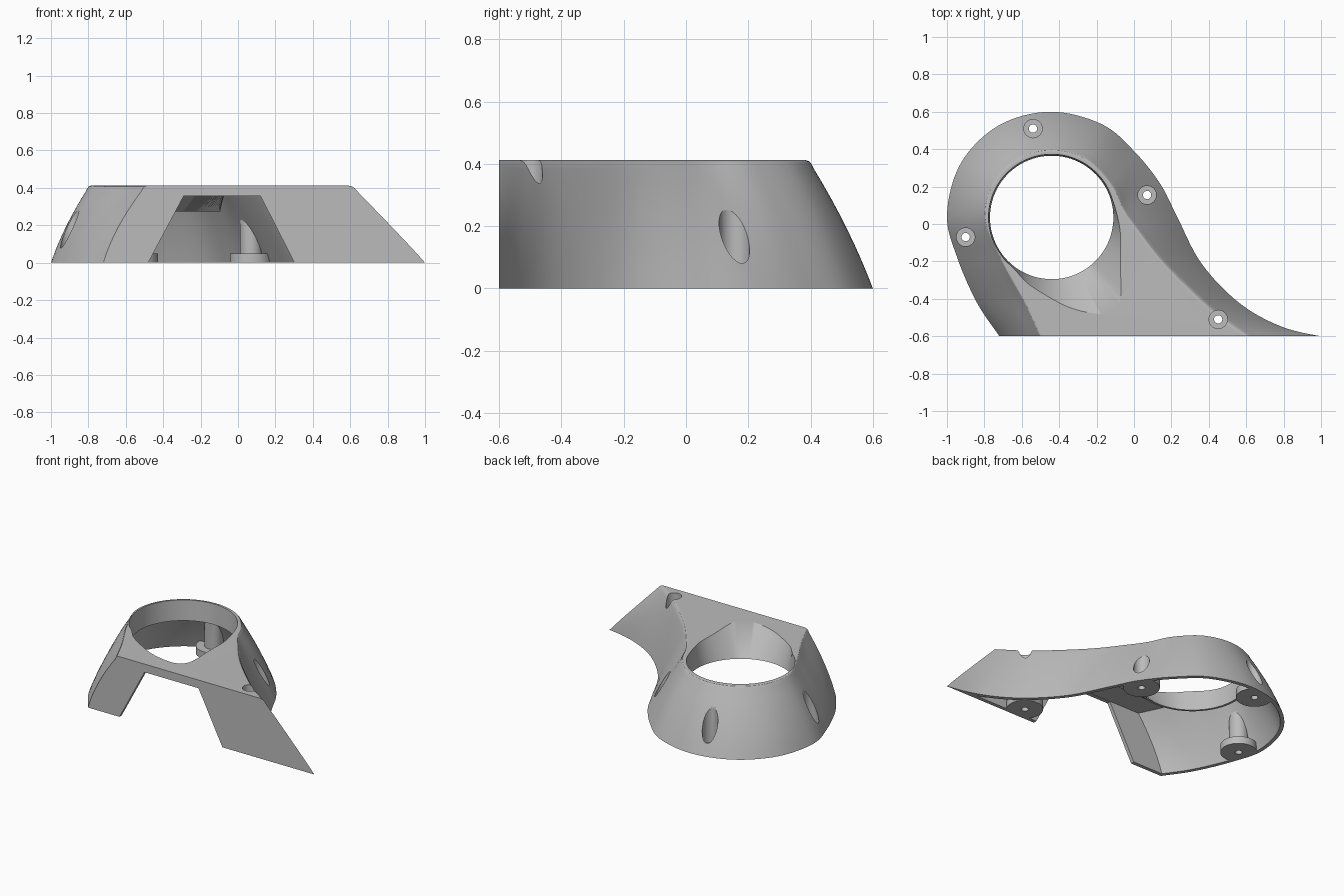
import bpy, bmesh, math
from mathutils import Vector

cube = bpy.data.objects.get("Cube")
if cube:
    bpy.data.objects.remove(cube)

grey = bpy.data.materials.new("light_grey")
grey.use_nodes = True
grey.diffuse_color = (0.5, 0.5, 0.5, 1)
grey.node_tree.nodes["Principled BSDF"].inputs["Base Color"].default_value = (0.5, 0.5, 0.5, 1)

RIM = 0.385            # height where the wall ends and the rounded rim starts
WALL = 0.025
CENTRE = Vector((-0.44, 0.035))
HOLE = 0.33


def spline(points, steps, closed=False):
    """Catmull-Rom curve through 2D points."""
    p = [Vector(q) for q in points]
    p = [p[-1]] + p + p[:2] if closed else [2 * p[0] - p[1]] + p + [2 * p[-1] - p[-2]]
    out = []
    for a, b, c, d in zip(p, p[1:], p[2:], p[3:]):
        for k in range(steps):
            t = k / steps
            out.append(0.5 * (2 * b + (c - a) * t + (2 * a - 5 * b + 4 * c - d) * t * t
                              + (3 * b - a - 3 * c + d) * t ** 3))
    return out if closed else out + [p[-2]]


def make_object(name, bm):
    bmesh.ops.recalc_face_normals(bm, faces=bm.faces)
    mesh = bpy.data.meshes.new(name)
    bm.to_mesh(mesh)
    bm.free()
    mesh.materials.append(grey)
    obj = bpy.data.objects.new(name, mesh)
    bpy.context.collection.objects.link(obj)
    return obj


def loft(name, rings, front=None):
    """Skin closed rings of (2D points, z); optionally slice flat at y = front."""
    bm = bmesh.new()
    loops = [[bm.verts.new((q.x, q.y, z)) for q in ring] for ring, z in rings]
    n = len(loops[0])
    for low, high in zip(loops, loops[1:]):
        for i in range(n):
            j = (i + 1) % n
            bm.faces.new((low[i], low[j], high[j], high[i]))
    bm.faces.new(loops[0])
    bm.faces.new(loops[-1])
    if front is not None:
        geom = bm.verts[:] + bm.edges[:] + bm.faces[:]
        bmesh.ops.bisect_plane(bm, geom=geom, plane_co=(0, front, 0),
                               plane_no=(0, -1, 0), clear_outer=True)
        bmesh.ops.holes_fill(bm, edges=[e for e in bm.edges if e.is_boundary], sides=0)
    return make_object(name, bm)


def circle(x, y, r, n=48):
    return [Vector((x + r * math.cos(math.tau * i / n), y + r * math.sin(math.tau * i / n)))
            for i in range(n)]


def cylinder(name, spot, r, z0, z1):
    ring = circle(spot[0], spot[1], r)
    return loft(name, [(ring, z0), (ring, z1)])


def subtract(target, cutter):
    cutter.hide_render = True
    mod = target.modifiers.new("cut", 'BOOLEAN')
    mod.operation = 'DIFFERENCE'
    mod.solver = 'EXACT'
    mod.object = cutter
    bpy.context.view_layer.objects.active = target
    bpy.ops.object.modifier_apply(modifier=mod.name)
    bpy.data.objects.remove(cutter)


# Foot and rim outlines, from the left front corner round the back to the spike
foot = spline([(-0.66, -0.7), (-0.72, -0.6), (-0.84, -0.42), (-0.945, -0.18), (-1, 0.05),
               (-0.926, 0.325), (-0.725, 0.526), (-0.45, 0.6), (-0.175, 0.535), (0, 0.39),
               (0.14, 0.215), (0.23, 0.04), (0.36, -0.21), (0.56, -0.42), (0.78, -0.545),
               (1, -0.6), (1.25, -0.63)], 8)
rim = spline([(-0.46, -0.7), (-0.515, -0.6), (-0.6, -0.42), (-0.72, -0.2), (-0.81, 0.03),
              (-0.765, 0.222), (-0.628, 0.36), (-0.44, 0.41), (-0.25, 0.36), (-0.11, 0.22),
              (-0.04, 0.08), (0.03, -0.02), (0.17, -0.2), (0.36, -0.39), (0.49, -0.5),
              (0.635, -0.6), (0.77, -0.7)], 8)


def outline(t, inset):
    """Blend foot to rim, bulge the wall a little and move it inwards."""
    pts = [a.lerp(b, t) if t <= 1 else b for a, b in zip(foot, rim)]
    last = len(pts) - 1
    out = []
    for i, q in enumerate(pts):
        d = (pts[min(i + 1, last)] - pts[max(i - 1, 0)]).normalized()
        bulge = 0.08 * max(t, 0) * (1 - t) * (1 - i / last)
        out.append(q + Vector((d.y, -d.x)) * (inset - bulge))
    return out


# Outer body with rounded rim
rings = [(outline(k / 8, 0), RIM * k / 8) for k in range(9)]
rings += [(outline(1, inset), z) for inset, z in ((0.006, 0.398), (0.014, 0.408), (0.028, 0.413))]
body = loft("sloped_housing", rings, -0.6)

# Hollow inside
heights = [0] + [0.36 * k / 7 for k in range(1, 8)]
rings = [(outline(0, WALL), -0.02)] + [(outline(z / RIM, WALL), z) for z in heights]
hollow = loft("hollow", rings, -0.6 + WALL)

# Scoop outline at the top, a circle drawn out towards the front
polar = [(a, 0.338) for a in range(20, 221, 20)]
polar += [(234, 0.34), (250, 0.375), (269, 0.43), (282, 0.495), (294, 0.562), (302, 0.597),
          (310, 0.571), (327, 0.437), (350, 0.371)]
drop = spline([CENTRE + Vector((math.cos(math.radians(a)), math.sin(math.radians(a)))) * r
               for a, r in polar], 5, True)


def scoop_ring(t, grow=0):
    out = []
    for q in drop:
        ray = q - CENTRE
        out.append(CENTRE + ray.normalized() * (HOLE + (ray.length - HOLE) * t + grow))
    return out


# Collar round the scoop, screw pads and screw tubes stay solid in the hollow
subtract(hollow, loft("collar", [(scoop_ring(0, 0.016), 0.275), (scoop_ring(0.8, 0.016), 0.385)]))
screws = [(-0.54, 0.51), (0.07, 0.155), (0.45, -0.51), (-0.9, -0.07)]
for spot in screws:
    subtract(hollow, cylinder("screw_pad", spot, 0.113, -0.05, 0.05))
    subtract(hollow, cylinder("screw_tube", spot, 0.06, -0.06, 0.5))
subtract(body, hollow)

# Scooped opening through the top
subtract(body, loft("scoop", [(scoop_ring(0), 0.2), (scoop_ring(0), 0.275),
                              (scoop_ring(1), 0.413), (scoop_ring(1.05), 0.45)]))

# Trapezoid doorway in the front
bm = bmesh.new()
door = [(-0.491, -0.02), (0.312, -0.02), (0.12, 0.357), (-0.29, 0.357)]
face = bm.faces.new([bm.verts.new((x, -0.7, z)) for x, z in door])
moved = bmesh.ops.extrude_face_region(bm, geom=[face])["geom"]
bmesh.ops.translate(bm, vec=(0, 0.14, 0), verts=[v for v in moved if isinstance(v, bmesh.types.BMVert)])
if len(bm.faces) < 6:
    bm.faces.new([v for v in bm.verts if v.co.y < -0.65])
subtract(body, make_object("doorway", bm))

# Screw holes with wide bores from above
for spot in screws:
    subtract(body, cylinder("bore", spot, 0.049, 0.04, 0.6))
    subtract(body, cylinder("screw_hole", spot, 0.022, -0.1, 0.1))

# Smooth walls with crisp edges
bpy.ops.object.select_all(action='DESELECT')
body.select_set(True)
bpy.context.view_layer.objects.active = body
bpy.ops.object.shade_smooth_by_angle(angle=math.radians(30))
weighted = body.modifiers.new("even_shading", 'WEIGHTED_NORMAL')
weighted.keep_sharp = True
